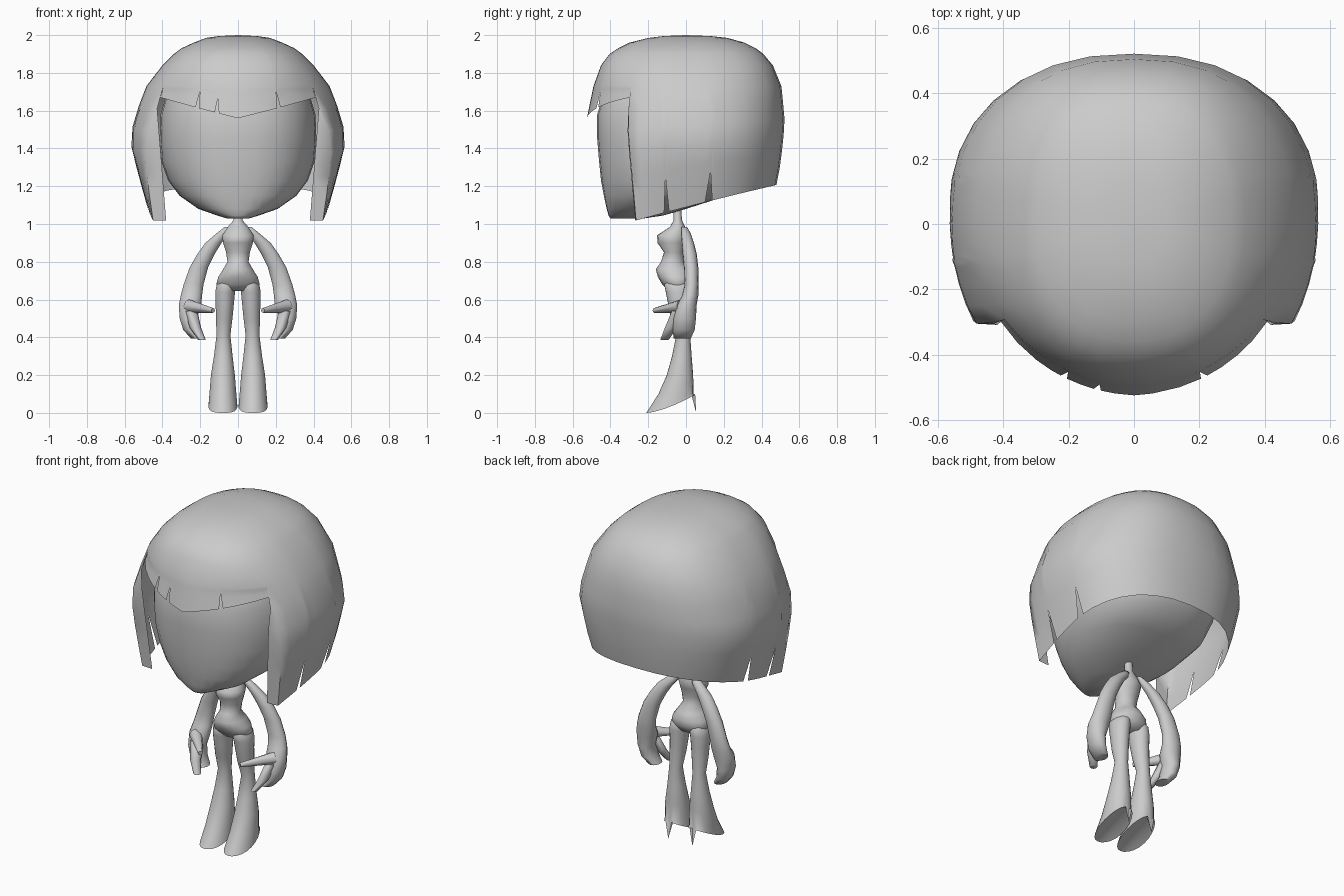
import bpy, bmesh
from math import sin, cos, pi, radians
from mathutils import Vector

cube = bpy.data.objects.get("Cube")
if cube:
    bpy.data.objects.remove(cube, do_unlink=True)

grey = bpy.data.materials.new("plain grey")
grey.use_nodes = True
colour = (0.6, 0.6, 0.6, 1)
grey.diffuse_color = colour
grey.node_tree.nodes["Principled BSDF"].inputs["Base Color"].default_value = colour


def finish(name, bm, mirror=False):
    """Turn a bmesh into a smooth shaded object, mirrored across x if asked."""
    bmesh.ops.remove_doubles(bm, verts=bm.verts, dist=0.0004)
    bmesh.ops.recalc_face_normals(bm, faces=bm.faces)
    mesh = bpy.data.meshes.new(name)
    bm.to_mesh(mesh)
    bm.free()
    mesh.materials.append(grey)
    ob = bpy.data.objects.new(name, mesh)
    bpy.context.collection.objects.link(ob)
    bpy.ops.object.select_all(action='DESELECT')
    ob.select_set(True)
    bpy.context.view_layer.objects.active = ob
    bpy.ops.object.shade_smooth_by_angle(angle=radians(70))
    if mirror:
        ob.modifiers.new("Mirror", 'MIRROR').use_clip = False


def power(v, p):
    return abs(v) ** p * (1 if v >= 0 else -1)


def skin(bm, rows, closed):
    """Join rows of equal length with quads."""
    for a, b in zip(rows, rows[1:]):
        n = len(a)
        for i in range(n if closed else n - 1):
            j = (i + 1) % n
            bm.faces.new((a[i], a[j], b[j], b[i]))


def loft(name, rings, segments=14, exponent=2, mirror=False, hem=None):
    """Stack horizontal rings given as (z, centre x, radius x, centre y, radius y)."""
    bm = bmesh.new()
    rows = []
    for k, (z, cx, rx, cy, ry) in enumerate(rings):
        row = []
        for i in range(segments):
            a = 2 * pi * i / segments
            zz = hem(a) if hem and k == len(rings) - 1 else z
            row.append(bm.verts.new((cx + rx * power(sin(a), 2 / exponent),
                                     cy + ry * power(cos(a), 2 / exponent), zz)))
        rows.append(row)
    skin(bm, rows, True)
    bm.faces.new(rows[0])
    if hem:
        # arched sole: a fan from a raised point near the heel
        last = rows[-1]
        mid = bm.verts.new((cx, cy + ry * .8, 0.1))
        for i in range(segments):
            bm.faces.new((last[i], last[(i + 1) % segments], mid))
    else:
        bm.faces.new(rows[-1])
    finish(name, bm, mirror)


# Hair outline: height, half width, front depth, back depth
OUTLINE = [(2.0, 0, 0, 0), (1.995, .10, .12, .13), (1.985, .17, .20, .22),
           (1.96, .235, .30, .31), (1.93, .30, .36, .37), (1.9, .34, .405, .41),
           (1.84, .40, .45, .46), (1.73, .485, .49, .505), (1.56, .55, .525, .522),
           (1.44, .572, .515, .515), (1.25, .525, .485, .49), (1.02, .46, .45, .43)]
CROWN = [row[0] for row in OUTLINE[:8]]


def hair_point(deg, z, boxy):
    """Point on the hair surface; the angle runs from the front towards +x."""
    for hi, lo in zip(OUTLINE, OUTLINE[1:]):
        if z >= lo[0] or lo is OUTLINE[-1]:
            t = (hi[0] - z) / (hi[0] - lo[0])
            w, f, b = (p + (q - p) * t for p, q in zip(hi[1:], lo[1:]))
            break
    s, c = sin(radians(deg)), cos(radians(deg))
    top = min(1, max(0, (z - 1.70) / .14))      # the crown is squarer in plan
    if c < 0:
        e = .85 - .04 * top
        return Vector((w * power(s, e), b * abs(c) ** e, z))
    e = 1 - .13 * top
    # side locks flatten towards their tips
    flat = max(.1, 1 - (1.70 - z) * 1.32) if boxy and z < 1.70 else e
    return Vector((w * power(s, flat), -f * c ** e, z))


def heights(edge):
    return CROWN + [CROWN[-1] + (edge - CROWN[-1]) * k / 6 for k in range(1, 7)]


def lock(bm, columns, side=1, boxy=False):
    """A sheet of hair; each column is (angle, bottom height)."""
    rows = [[hair_point(deg, z, boxy) for z in heights(edge)] for deg, edge in columns]
    if boxy:
        # front edge of the side lock turns in towards the face
        turned = []
        for p in rows[0]:
            reach = min(1, max(0, 1.73 - p.z) * 4)
            inner = p.x + (min(p.x, .415 - max(0, 1.45 - p.z) * .08) - p.x) * reach
            turned.append(Vector((inner, p.y - .004 * reach, p.z)))
        rows.insert(0, turned)
    skin(bm, [[bm.verts.new((p.x * side, p.y, p.z)) for p in row] for row in rows], False)


def notch(columns, deg, half, top, edge):
    """Add a thin V cut to a list of columns."""
    columns += [(deg - half, edge(deg - half)), (deg, top), (deg + half, edge(deg + half))]


def fringe_edge(deg):
    return 1.56 + .11 * abs(sin(radians(deg))) / sin(radians(54))


def side_edge(deg):
    return 1.02 + (hair_point(deg, 1.12, True).y + .27) * .257


hair = bmesh.new()
# fringe
fringe = [(d, fringe_edge(d)) for d in (-54, -44, -35, -29, -18, -6, 0, 6, 15, 31, 38, 45, 54)]
notch(fringe, -24, 1.2, 1.70, fringe_edge)
notch(fringe, -12, 1.2, 1.67, fringe_edge)
notch(fringe, 24, 1.2, 1.70, fringe_edge)
lock(hair, sorted(fringe))
# sides and back
sides = [(d, side_edge(d)) for d in (54, 61, 69, 83, 90, 96, 112, 123, 134, 146, 157, 169, 180)]
notch(sides, 77, 1.7, 1.25, side_edge)
notch(sides, 102, 2.2, 1.28, side_edge)
for side in (1, -1):
    lock(hair, sorted(sides), side, True)
finish("hair", hair)

# Head: rounded face with an underside rising to the back
face = [(1.03, .06, -.40, -.22), (1.045, .11, -.41, -.12), (1.08, .21, -.42, .0),
        (1.15, .31, -.435, .22), (1.23, .37, -.45, .38), (1.33, .405, -.46, .43),
        (1.45, .415, -.47, .45), (1.58, .41, -.47, .45), (1.68, .38, -.44, .42),
        (1.76, .33, -.38, .36)]
loft("head", [(z, 0, w, (f + b) / 2, (b - f) / 2) for z, w, f, b in face], 32, 2.35)

# Neck, chest, waist and hips
loft("torso", [(1.14, 0, .022, -.05, .02), (1.02, 0, .024, -.043, .022),
               (.985, 0, .055, -.045, .04), (.94, 0, .085, -.07, .083),
               (.90, 0, .08, -.075, .076), (.85, 0, .064, -.065, .052),
               (.80, 0, .057, -.072, .06), (.76, 0, .08, -.068, .092),
               (.72, 0, .106, -.054, .095), (.68, 0, .117, -.046, .08),
               (.645, 0, .075, -.04, .05)], 18)


# Flared legs with a hem that rises to the heel and drops to a point behind
def hem(a):
    return 0.0 if abs(sin(a / 2)) < .01 else .1 * ((1 + cos(a)) / 2) ** 1.5


loft("leg", [(.72, .055, .03, -.05, .04), (.68, .063, .05, -.045, .07),
             (.64, .068, .053, -.041, .066), (.58, .07, .049, -.037, .058),
             (.50, .073, .044, -.03, .05), (.41, .077, .037, -.015, .037),
             (.3, .078, .05, -.022, .052), (.2, .08, .064, -.032, .07),
             (.1, .08, .072, -.053, .093), (0, .08, .077, -.078, .132)],
     22, mirror=True, hem=hem)

# Arm running into a mitten hand
loft("arm", [(.985, .05, .02, -.01, .015), (.95, .08, .035, 0, .025),
             (.90, .13, .044, .01, .032), (.84, .17, .047, .02, .037),
             (.77, .207, .05, .027, .038), (.68, .235, .054, .03, .037),
             (.62, .247, .058, .022, .043), (.57, .254, .061, .003, .053),
             (.50, .263, .047, -.007, .06), (.44, .25, .041, -.012, .058),
             (.395, .217, .034, -.02, .046)], mirror=True)
loft("finger", [(.54, .25, .035, -.03, .045), (.45, .225, .03, -.08, .032),
                (.385, .19, .02, -.115, .022)], 8, mirror=True)

# Thumb pointing forward and inward
thumb = bmesh.new()
root, tip = Vector((.262, -.025, .565)), Vector((.132, -.168, .542))
aim = tip - root
cone = bmesh.ops.create_cone(thumb, cap_ends=True, segments=8, radius1=.036,
                             radius2=.013, depth=aim.length)
bmesh.ops.rotate(thumb, verts=cone["verts"], matrix=aim.to_track_quat('Z', 'Y').to_matrix())
bmesh.ops.translate(thumb, verts=cone["verts"], vec=(root + tip) / 2)
finish("thumb", thumb, mirror=True)
